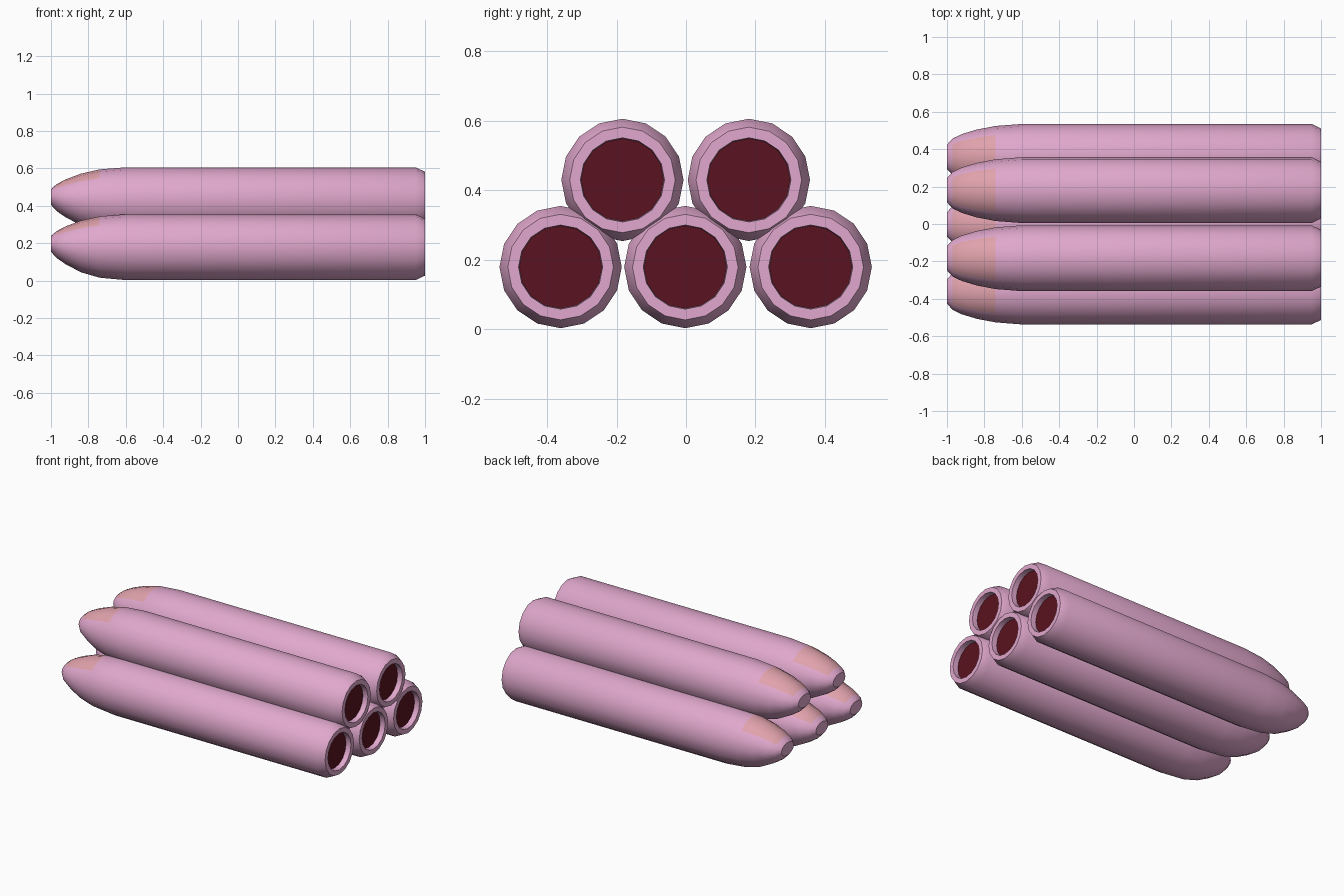
import bpy, bmesh, math

if "Cube" in bpy.data.objects:
    bpy.data.objects.remove(bpy.data.objects["Cube"])

SIDES = 16


def material(name, rgb):
    m = bpy.data.materials.new(name)
    m.diffuse_color = (*rgb, 1)
    m.use_nodes = True
    m.node_tree.nodes["Principled BSDF"].inputs["Base Color"].default_value = m.diffuse_color
    return m


SKIN = material("pink_skin", (0.75, 0.39, 0.61))
NAIL = material("nail_pink", (0.75, 0.36, 0.41))
CORE = material("dark_red", (0.10, 0.006, 0.014))

# rings along the finger: x, half width, half height, centre height offset
PROFILE = [
    (-1.0, 0.065, 0.042, 0.018), (-0.97, 0.098, 0.072, 0.014), (-0.92, 0.122, 0.102, 0.010),
    (-0.84, 0.146, 0.138, 0.004), (-0.74, 0.165, 0.164, 0.001), (-0.6, 0.176, 0.176, 0),
    (0.95, 0.176, 0.176, 0), (1.0, 0.152, 0.152, 0), (1.0, 0.121, 0.121, 0), (0.965, 0.119, 0.119, 0),
]


def finger(name, y, z):
    bm = bmesh.new()
    rings = []
    for x, w, h, dz in PROFILE:
        angles = [math.tau * i / SIDES for i in range(SIDES)]
        rings.append([bm.verts.new((x, w * math.cos(a), dz + h * math.sin(a))) for a in angles])
    # skin, with the upper faces near the tip coloured as the nail
    for k, (a, b) in enumerate(zip(rings, rings[1:])):
        for i in range(SIDES):
            j = (i + 1) % SIDES
            f = bm.faces.new((a[i], a[j], b[j], b[i]))
            if k in (1, 2, 3) and 2 <= i < 6:
                f.material_index = 1
    # rounded tip and recessed dark end
    bm.faces.new(rings[0])
    bm.faces.new(rings[-1]).material_index = 2
    bmesh.ops.recalc_face_normals(bm, faces=bm.faces)
    me = bpy.data.meshes.new(name)
    bm.to_mesh(me)
    bm.free()
    for m in (SKIN, NAIL, CORE):
        me.materials.append(m)
    ob = bpy.data.objects.new(name, me)
    ob.location = (0, y, z)
    bpy.context.collection.objects.link(ob)
    bpy.ops.object.select_all(action='DESELECT')
    ob.select_set(True)
    bpy.context.view_layer.objects.active = ob
    bpy.ops.object.shade_smooth_by_angle(angle=math.radians(40))


# three fingers below, two resting on top
for i, y in enumerate((-0.361, -0.002, 0.359)):
    finger(f"lower_finger_{i + 1}", y, 0.179)
for i, y in enumerate((-0.183, 0.181)):
    finger(f"upper_finger_{i + 1}", y, 0.43)
